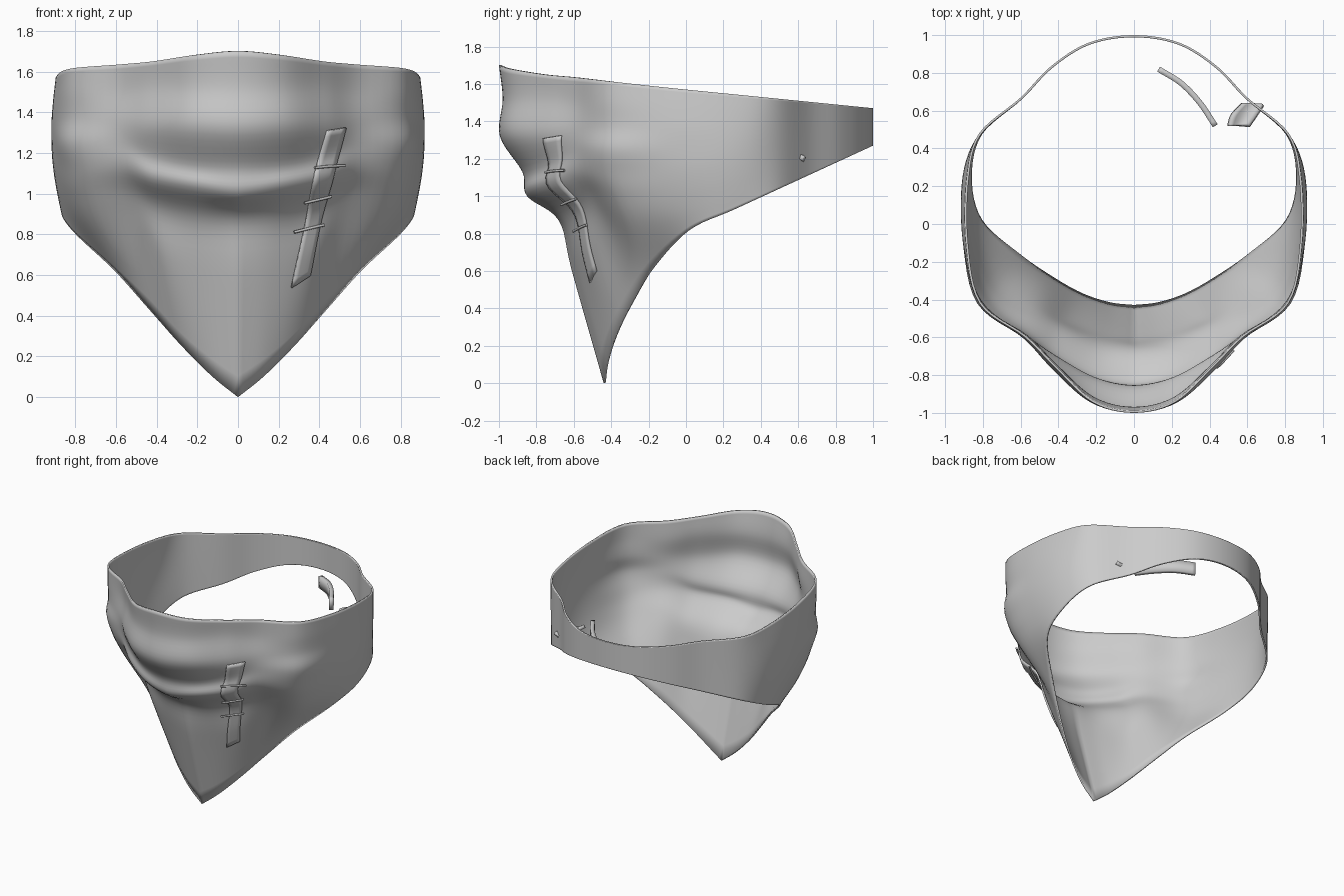
import bpy, bmesh, math
from mathutils import Vector as V
from mathutils.bvhtree import BVHTree

if "Cube" in bpy.data.objects:
    bpy.data.objects.remove(bpy.data.objects["Cube"])


def cr(a, b, c, d, t):
    return 0.5 * (2 * b + (c - a) * t + (2 * a - 5 * b + 4 * c - d) * t * t
                  + (3 * b - a - 3 * c + d) * t ** 3)


def spline(pts, n, first=None, last=None):
    """Smooth curve through pts, n samples per span."""
    p = [first or 2 * pts[0] - pts[1]] + pts + [last or 2 * pts[-1] - pts[-2]]
    out = [cr(*p[i:i + 4], k / n) for i in range(len(pts) - 1) for k in range(n)]
    return out + [pts[-1].copy()]


def sheet(name, cols, thickness, offset, mirror=False):
    """Grid surface from columns of points, given thickness."""
    m = len(cols[0])
    verts = [p for c in cols for p in c]
    faces = [(i * m + j, i * m + j + 1, (i + 1) * m + j + 1, (i + 1) * m + j)
             for i in range(len(cols) - 1) for j in range(m - 1)]
    me = bpy.data.meshes.new(name)
    me.from_pydata(verts, [], faces)
    ob = bpy.data.objects.new(name, me)
    bpy.context.collection.objects.link(ob)
    if mirror:
        mod = ob.modifiers.new("mirror", 'MIRROR')
        mod.merge_threshold = 0.002
    mod = ob.modifiers.new("thickness", 'SOLIDIFY')
    mod.thickness, mod.offset = thickness, offset
    bpy.ops.object.select_all(action='DESELECT')
    ob.select_set(True)
    bpy.context.view_layer.objects.active = ob
    bpy.ops.object.shade_smooth_by_angle(angle=math.radians(45))
    return verts, faces


# Cloth: draped front columns, top to bottom, nose to cheek
front = [
    [(0, -1, 1.70), (0, -.98, 1.52), (0, -.995, 1.32), (0, -.875, 1.13),
     (0, -.85, 1.0), (0, -.68, .87), (0, -.61, .6), (0, -.44, 0)],
    [(.22, -.945, 1.68), (.22, -.925, 1.52), (.23, -.94, 1.33), (.21, -.83, 1.14),
     (.21, -.815, 1.03), (.19, -.655, .88), (.17, -.575, .63), (.13, -.425, .105)],
    [(.42, -.76, 1.65), (.42, -.75, 1.52), (.43, -.77, 1.34), (.42, -.71, 1.18),
     (.42, -.70, 1.07), (.38, -.57, .92), (.35, -.51, .68), (.28, -.375, .255)],
    [(.58, -.6, 1.635), (.57, -.6, 1.50), (.58, -.61, 1.36), (.58, -.6, 1.24),
     (.57, -.58, 1.12), (.53, -.5, .98), (.5, -.42, .8), (.44, -.285, .435)],
    [(.82, -.42, 1.615), (.82, -.42, 1.5), (.82, -.41, 1.37), (.83, -.42, 1.25),
     (.80, -.4, 1.12), (.77, -.36, 1.0), (.72, -.29, .85), (.61, -.165, .625)],
]
cols = [[V(p) for p in c] for c in front]

# Cloth: straight band round the side and back (top x, y then bottom x, y)
for tx, ty, bx, by in [(.89, -.1, .815, .02), (.885, .25, .87, .25), (.82, .48, .815, .48),
                       (.6, .67, .6, .67), (.44, .835, .44, .835), (.24, .96, .24, .96),
                       (0, 1, 0, 1)]:
    top, bot = V((tx, ty, 1.57 - .1 * ty)), V((bx, by, .81 + .46 * by))
    col = []
    for j in range(8):
        t = j / 7
        p = top.lerp(bot, t)
        if ty < .3:  # side wall stays upright, then tucks in
            p.xy = top.xy.lerp(bot.xy, t ** 2.5)
            p.x += .025 * math.sin(math.pi * t)
        col.append(p)
    cols.append(col)

N = 6
cols = [spline(c, N) for c in cols]
rows = []
for j in range(len(cols[0])):
    r = [c[j] for c in cols]
    flip = lambda p: V((-p.x, p.y, p.z))
    w = min(1, max(0, (j / N - 3) / 3))      # centre crease grows toward the tip
    rows.append(spline(r, N, flip(r[1]).lerp(2 * r[0] - r[1], w), flip(r[-2])))
cloth = [list(c) for c in zip(*rows)]
for p in cloth[0] + cloth[-1]:
    p.x = 0
bvh = BVHTree.FromPolygons(*sheet("face_cloth", cloth, .012, -1, mirror=True))


def on_cloth(x, z, off):
    hit = bvh.ray_cast(V((x, -2, z)), V((0, 1, 0)))
    return hit[0] + hit[1] * (off if hit[1].y < 0 else -off)


# Sewn-on patch following the cloth
left = spline([V((.435, 0, 1.31)), V((.375, 0, 1.1)), V((.33, 0, .86)), V((.26, 0, .54))], 8)
right = spline([V((.525, 0, 1.325)), V((.47, 0, 1.11)), V((.405, 0, .87)), V((.35, 0, .6))], 8)
patch = [[on_cloth(*a.lerp(b, k / 4).xz, .012) for a, b in zip(left, right)] for k in range(5)]
sheet("repair_patch", patch, .014, -1)


def tube(name, pts, r):
    cu = bpy.data.curves.new(name, 'CURVE')
    cu.dimensions, cu.bevel_depth, cu.bevel_resolution = '3D', r, 2
    cu.use_fill_caps = True
    s = cu.splines.new('POLY')
    s.points.add(len(pts) - 1)
    for q, p in zip(s.points, pts):
        q.co = (*p, 1)
    bpy.context.collection.objects.link(bpy.data.objects.new(name, cu))


# Stitches across the patch
for i, (x0, z0, x1, z1) in enumerate([(.37, 1.125, .515, 1.14), (.32, .965, .45, .995),
                                      (.27, .815, .415, .85)]):
    pts = [on_cloth(x0 + (x1 - x0) * k / 6, z0 + (z1 - z0) * k / 6, .016) for k in range(7)]
    tube(f"stitch_{i + 1}", pts, .007)

# Loose knot tail hanging inside the back
path = spline([V((.13, .82, 1.27)), V((.25, .745, 1.28)), V((.35, .64, 1.285)),
               V((.43, .52, 1.29))], 6)
sheet("knot_tail", [[p + V((0, 0, h)) for h in (.045, 0, -.045)] for p in path], .03, 0)

# Short knot end poking through the cloth
a = spline([V((.5, .52, 1.27)), V((.52, .58, 1.26)), V((.575, .64, 1.22))], 6)
b = spline([V((.61, .52, 1.25)), V((.64, .56, 1.23)), V((.685, .63, 1.205))], 6)
sheet("knot_end", [[p.lerp(q, k / 6) + V((0, 0, -.02 * math.sin(math.pi * k / 6)))
                    for k in range(7)] for p, q in zip(a, b)], .025, 0)
